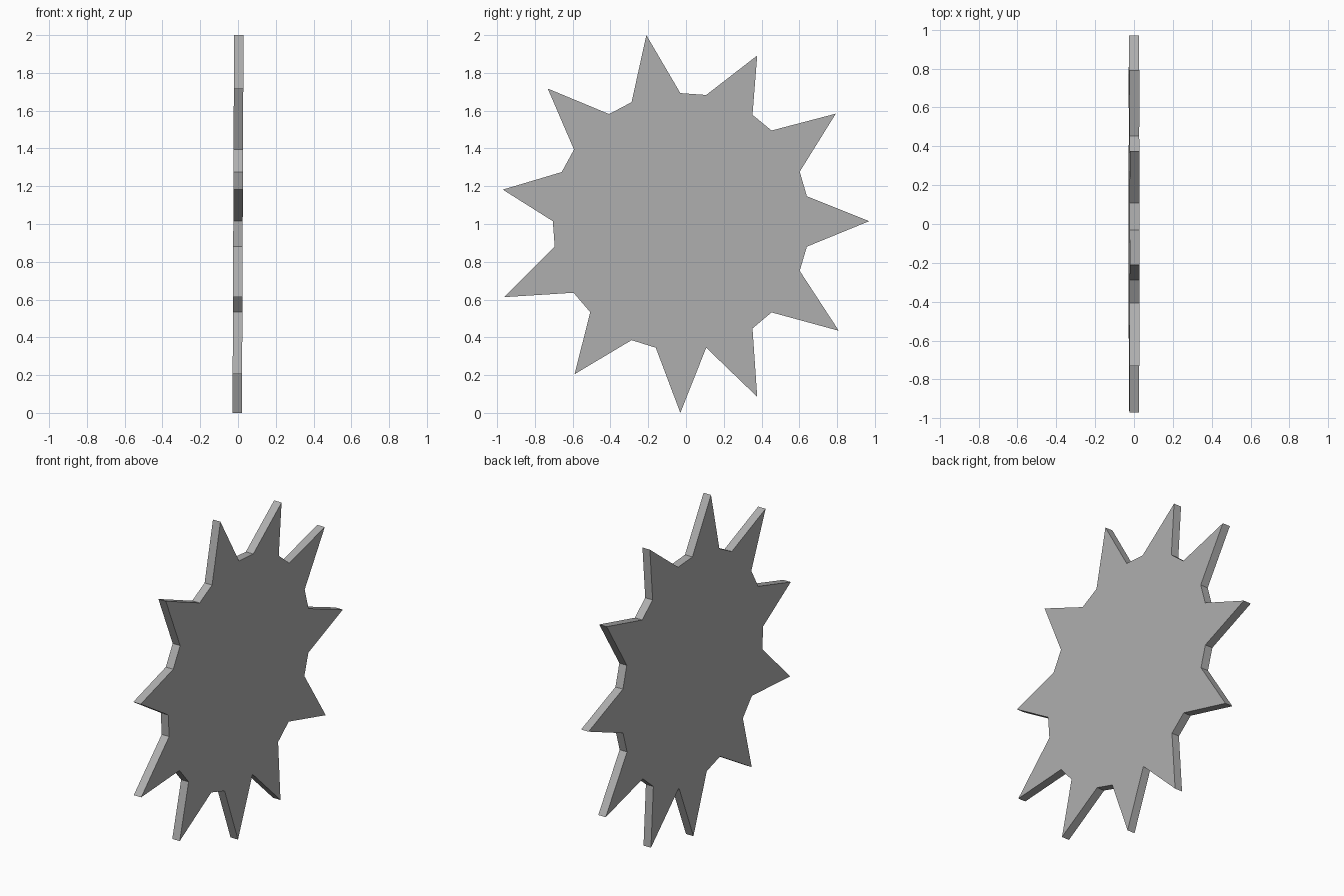
import bpy, bmesh

# Starburst outline (y, z), clockwise seen from the right: tips and the notches between them
outline = [
    (-0.21, 2.0), (-0.03, 1.693), (0.107, 1.683), (0.377, 1.892),
    (0.352, 1.578), (0.453, 1.495), (0.793, 1.584), (0.602, 1.277),
    (0.64, 1.147), (0.97, 1.015), (0.64, 0.88), (0.602, 0.752),
    (0.809, 0.435), (0.453, 0.532), (0.352, 0.447), (0.377, 0.085),
    (0.107, 0.345), (-0.03, 0.0), (-0.16, 0.345), (-0.288, 0.385),
    (-0.59, 0.205), (-0.507, 0.533), (-0.595, 0.636), (-0.962, 0.613),
    (-0.695, 0.88), (-0.705, 1.015), (-0.97, 1.182), (-0.658, 1.275),
    (-0.593, 1.394), (-0.732, 1.717), (-0.407, 1.582), (-0.288, 1.645),
]
HALF = 0.025   # half of the plate thickness
LEAN = 0.004   # slight lean of the plate towards +x at the top

# Flat plate extruded along x
bm = bmesh.new()
face = bm.faces.new([bm.verts.new((-HALF + LEAN * (z - 1), y, z)) for y, z in outline])
ext = bmesh.ops.extrude_face_region(bm, geom=[face], use_keep_orig=True)
moved = [v for v in ext["geom"] if isinstance(v, bmesh.types.BMVert)]
bmesh.ops.translate(bm, verts=moved, vec=(2 * HALF, 0, 0))
bmesh.ops.recalc_face_normals(bm, faces=bm.faces)

mesh = bpy.data.meshes.new("starburst_plate")
bm.to_mesh(mesh)
bm.free()

# Darker grey finish
grey = bpy.data.materials.new("dark_grey")
grey.diffuse_color = (0.43, 0.43, 0.43, 1)
mesh.materials.append(grey)
bpy.context.collection.objects.link(bpy.data.objects.new("starburst_plate", mesh))
